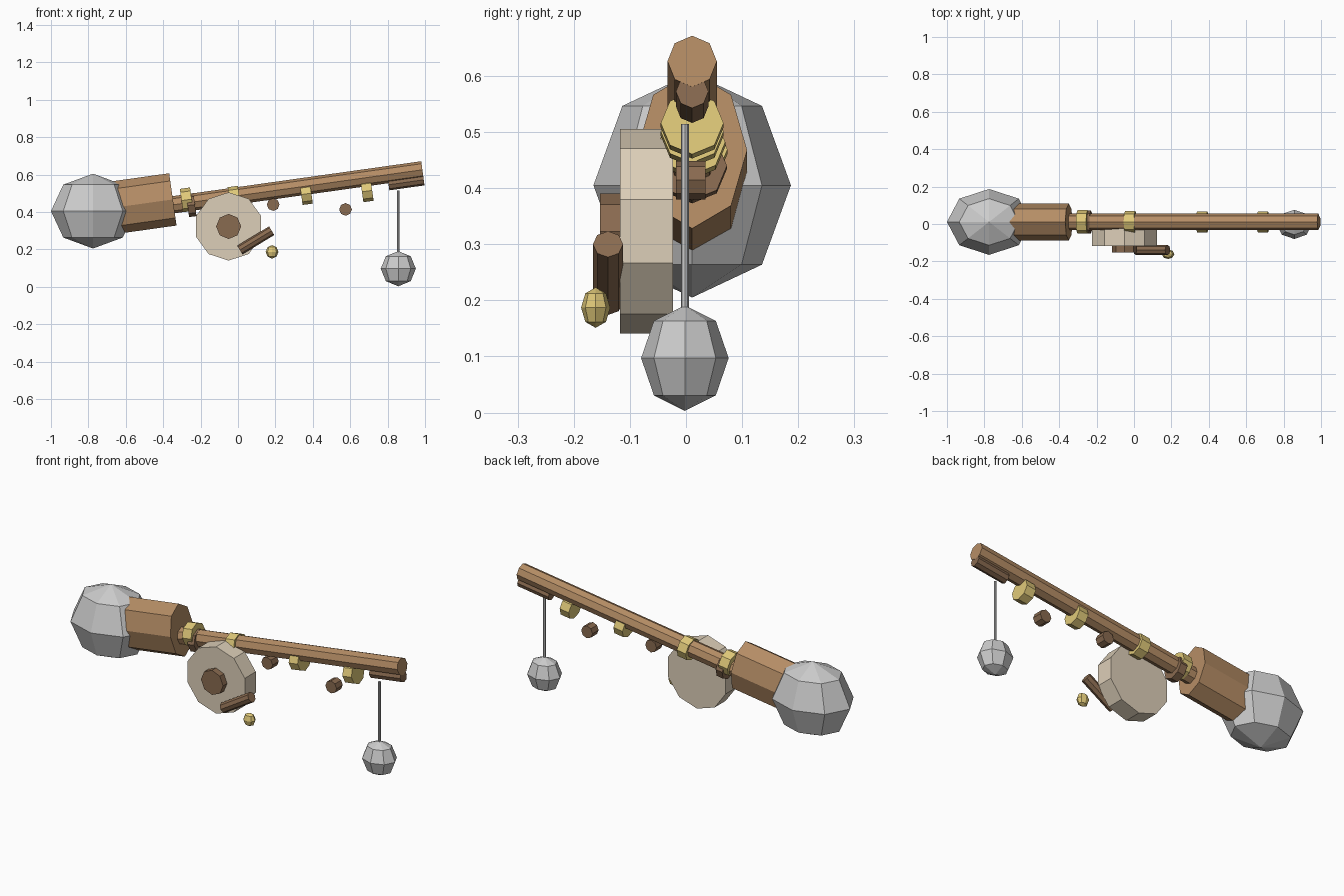
import bpy, bmesh, math
from mathutils import Vector

if "Cube" in bpy.data.objects:
    bpy.data.objects.remove(bpy.data.objects["Cube"])


def mat(name, r, g, b):
    m = bpy.data.materials.new(name)
    m.diffuse_color = (r, g, b, 1)
    m.use_nodes = True
    m.node_tree.nodes["Principled BSDF"].inputs["Base Color"].default_value = m.diffuse_color
    return m


WOOD = mat("light_wood", .46, .265, .13)
DARK = mat("dark_wood", .25, .145, .08)
GOLD = mat("brass", .74, .58, .19)
CREAM = mat("cream", .72, .62, .48)


def finish(name, bm, material):
    bmesh.ops.recalc_face_normals(bm, faces=bm.faces)
    me = bpy.data.meshes.new(name)
    bm.to_mesh(me)
    bm.free()
    if material:
        me.materials.append(material)
    ob = bpy.data.objects.new(name, me)
    bpy.context.collection.objects.link(ob)
    return ob


def prism(name, a, b, r, material=None, sides=8, side_r=None):
    """Faceted bar from a to b; r is in the xz plane, side_r along the other axis."""
    a, b = Vector(a), Vector(b)
    d = (b - a).normalized()
    side_r = side_r or r
    v = Vector((1, 0, 0)) if abs(d.y) > .9 else Vector((0, 1, 0))
    u = v.cross(d)
    bm = bmesh.new()
    rings = []
    for p in (a, b):
        rings.append([bm.verts.new(p + u * r * math.cos(t) + v * side_r * math.sin(t))
                      for t in (2 * math.pi * i / sides for i in range(sides))])
    for i in range(sides):
        j = (i + 1) % sides
        bm.faces.new((rings[0][i], rings[0][j], rings[1][j], rings[1][i]))
    bm.faces.new(rings[0])
    bm.faces.new(rings[1])
    return finish(name, bm, material)


def ball(name, centre, radii, material=None):
    bm = bmesh.new()
    bmesh.ops.create_uvsphere(bm, u_segments=8, v_segments=4, radius=1)
    bmesh.ops.scale(bm, vec=radii, verts=bm.verts)
    bmesh.ops.translate(bm, vec=centre, verts=bm.verts)
    return finish(name, bm, material)


Y = .011                                   # rod centre plane
TILT = Vector((math.cos(math.radians(8)), 0, math.sin(math.radians(8))))


def tilted(name, centre, length, r, material, side_r=None):
    c = Vector(centre)
    return prism(name, c - TILT * length / 2, c + TILT * length / 2, r, material, side_r=side_r)


# butt ball, grip and rod
ball("butt_ball", (-.775, Y, .405), (.225, .176, .2))
tilted("grip", (-.53, Y, .442), .367, .141, WOOD, .098)
tilted("rod_shaft", (.31, Y, .531), 1.365, .046, WOOD, .044)
tilted("tip_bar", (.899, Y, .559), .19, .03, DARK, .029)

# collar and line guides
tilted("collar_ring", (-.25, Y, .437), .04, .062, DARK)
for i, (x, z, r) in enumerate([(-.275, .465, .063), (-.02, .478, .059),
                               (.365, .497, .056), (.69, .512, .056)]):
    tilted(f"guide_{i + 1}", (x, Y, z), .055, r, GOLD)

# small pegs under the rod
for i, (x, z) in enumerate([(.188, .44), (.575, .414)]):
    prism(f"peg_{i + 1}", (x, -.018, z), (x, .035, z), .034, DARK)

# reel with hub, crank and knob
prism("reel_drum", (-.05, -.118, .323), (-.05, -.023, .323), .1825, CREAM, sides=10)
prism("reel_hub", (-.05, -.153, .323), (-.05, -.1, .323), .067, DARK)
prism("crank", (.01, -.139, .197), (.18, -.139, .3), .027, DARK)
ball("crank_knob", (.182, -.161, .187), (.034, .026, .036), GOLD)

# line and weight
prism("line", (.857, -.002, .15), (.857, -.002, .514), .007)
ball("weight", (.857, -.002, .097), (.094, .078, .094))
